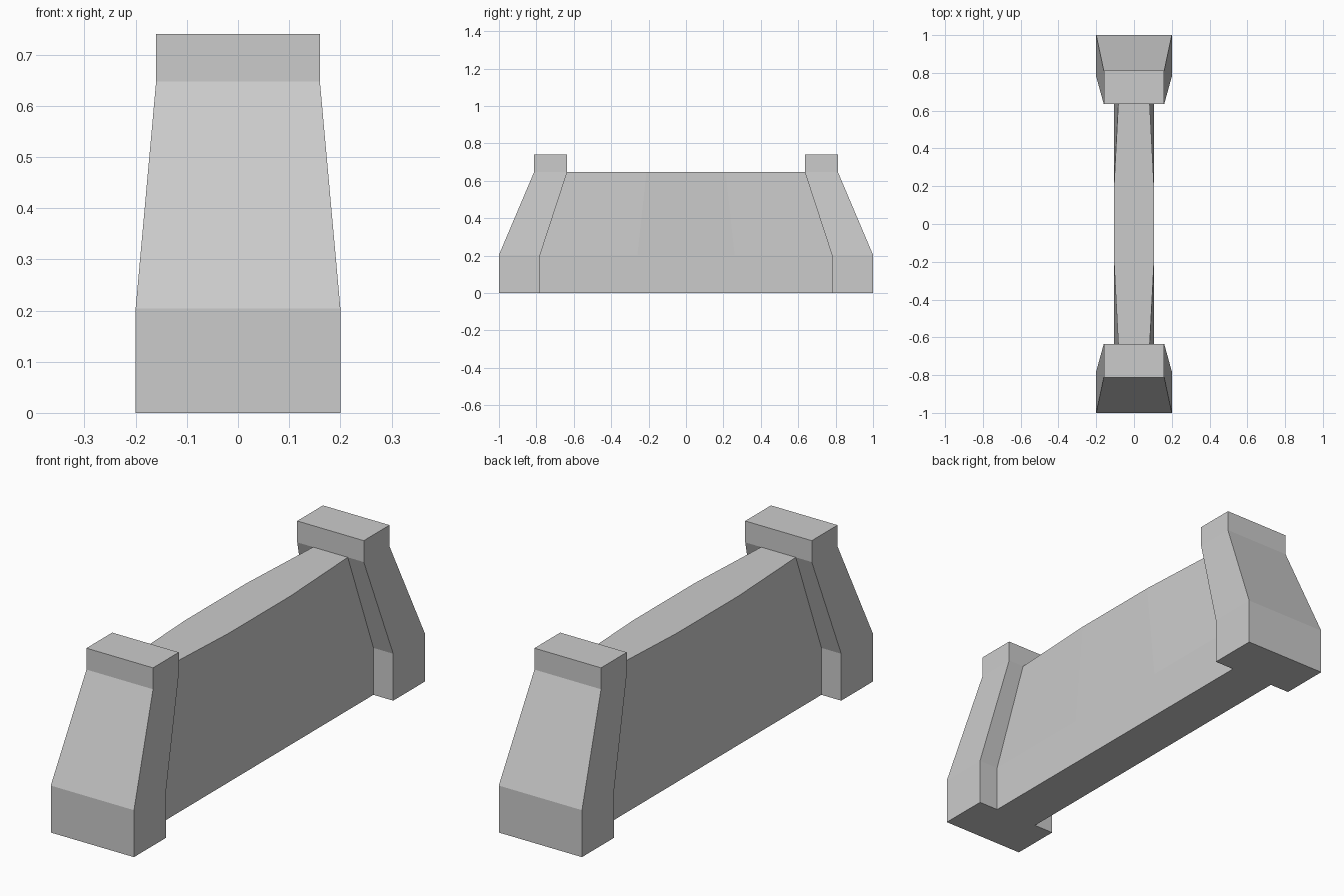
import bpy, bmesh

if "Cube" in bpy.data.objects:
    bpy.data.objects.remove(bpy.data.objects["Cube"])

BASE, TOP, CAP = 0.204, 0.647, 0.74   # plinth top, wall top, post top


def loft(name, rings, cap_ends=True):
    """Skin a stack of closed rings into one flat-shaded object."""
    bm = bmesh.new()
    loops = [[bm.verts.new(p) for p in ring] for ring in rings]
    for a, b in zip(loops, loops[1:]):
        n = len(a)
        for i in range(n):
            j = (i + 1) % n
            bm.faces.new((a[i], a[j], b[j], b[i]))
    if cap_ends:
        bm.faces.new(loops[0])
        bm.faces.new(loops[-1])
    bmesh.ops.recalc_face_normals(bm, faces=bm.faces)
    mesh = bpy.data.meshes.new(name)
    bm.to_mesh(mesh)
    bm.free()
    obj = bpy.data.objects.new(name, mesh)
    bpy.context.collection.objects.link(obj)
    return obj


# End posts: upright plinth, leaning tapered shaft, upright cap
# (height, half width, inner y, outer y)
levels = [(0, 0.2, 0.78, 1.0), (BASE, 0.2, 0.78, 1.0),
          (TOP, 0.16, 0.635, 0.812), (CAP, 0.16, 0.635, 0.812)]
for name, s in (("front_post", -1), ("back_post", 1)):
    loft(name, [[(-w, s * a, z), (w, s * a, z), (w, s * b, z), (-w, s * b, z)]
                for z, w, a, b in levels])

# Wall panel: sections along y, pinched at the top where it meets the posts
sections = []
for t, top_w in ((-1, 0.083), (-1 / 3, 0.105), (1 / 3, 0.105), (1, 0.083)):
    half = [(0.105, 0.78, 0), (0.105, 0.78, BASE), (top_w, 0.635, TOP)]
    sections.append([(w, t * y, z) for w, y, z in half] +
                    [(-w, t * y, z) for w, y, z in reversed(half)])
loft("wall_panel", sections)
